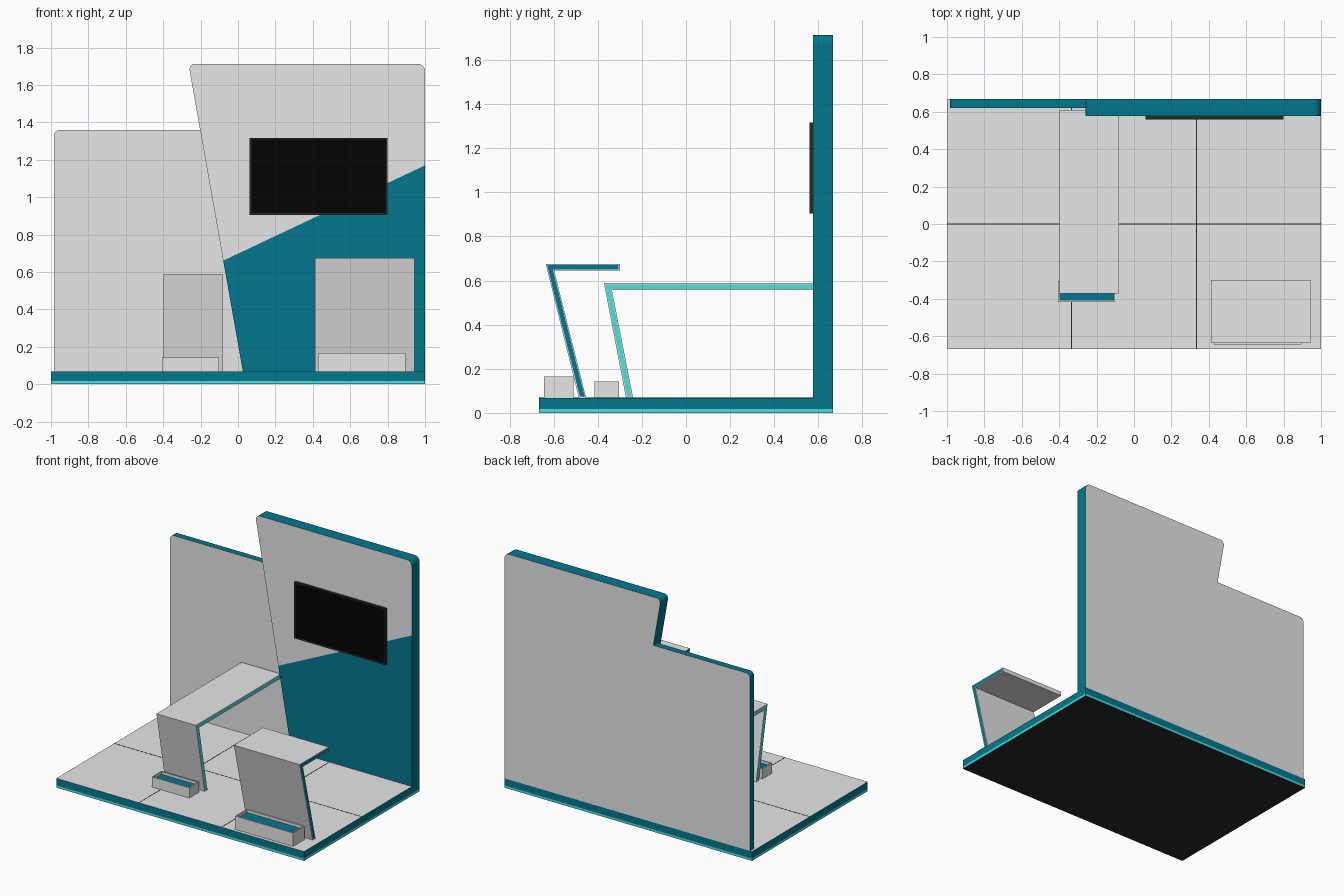
import bpy, bmesh, math
from mathutils import Vector

old = bpy.data.objects.get("Cube")
if old:
    bpy.data.objects.remove(old, do_unlink=True)


def material(name, rgb):
    m = bpy.data.materials.new(name)
    m.use_nodes = True
    m.diffuse_color = (*rgb, 1)
    m.node_tree.nodes["Principled BSDF"].inputs["Base Color"].default_value = (*rgb, 1)
    return m


GREY = material("light grey", (0.8, 0.8, 0.8))
TEAL = material("deep teal", (0.001, 0.187, 0.275))
AQUA = material("turquoise", (0.07, 0.76, 0.73))
DARK = material("charcoal", (0.022, 0.022, 0.022))
BLACK = material("screen black", (0.001, 0.001, 0.001))


def finish(name, bm, mats):
    me = bpy.data.meshes.new(name)
    bm.to_mesh(me)
    bm.free()
    for m in mats:
        me.materials.append(m)
    ob = bpy.data.objects.new(name, me)
    bpy.context.collection.objects.link(ob)


def prism(points, direction):
    """Extrude a closed outline along a direction."""
    bm = bmesh.new()
    face = bm.faces.new([bm.verts.new(p) for p in points])
    ext = bmesh.ops.extrude_face_region(bm, geom=[face])
    verts = [v for v in ext["geom"] if isinstance(v, bmesh.types.BMVert)]
    bmesh.ops.translate(bm, verts=verts, vec=direction)
    bmesh.ops.recalc_face_normals(bm, faces=bm.faces)
    bm.normal_update()
    return bm


def box(x, y, z):
    pts = [(x[0], y[0], z[0]), (x[1], y[0], z[0]), (x[1], y[1], z[0]), (x[0], y[1], z[0])]
    return prism(pts, (0, 0, z[1] - z[0]))


def facing(bm, axis, sign):
    return [f for f in bm.faces if f.normal[axis] * sign > 0.9]


def rounded(points, radii):
    """Outline in x, z with arcs at corners that have a radius."""
    out = []
    for i, (p, r) in enumerate(zip(points, radii)):
        p = Vector(p)
        if not r:
            out.append(p)
            continue
        a = (Vector(points[i - 1]) - p).normalized()
        b = (Vector(points[(i + 1) % len(points)]) - p).normalized()
        half = a.angle(b) / 2
        centre = p + (a + b).normalized() * r / math.sin(half)
        start = (p + a * r / math.tan(half) - centre).normalized()
        end = (p + b * r / math.tan(half) - centre).normalized()
        for k in range(7):
            direction = start.lerp(end, k / 6).normalized()
            out.append(centre + direction * r)
    return out


FLOOR = 0.068
BACK = 0.667

# Platform: turquoise plinth strip, teal edge and grey deck
bm = box((-1, 1), (-BACK, BACK), (0, 0.017))
for f in facing(bm, 2, -1):
    f.material_index = 1
finish("platform_strip", bm, [AQUA, DARK])
bm = box((-1, 1), (-BACK, BACK), (0.017, FLOOR))
for f in facing(bm, 2, 1):
    f.material_index = 1
finish("platform_deck", bm, [TEAL, GREY])

# Deck tile seams
w, top = 0.003, (FLOOR - 0.002, FLOOR + 0.0007)
for name, x in (("right", -1 / 3), ("left", 1 / 3)):
    finish(f"deck_seam_{name}", box((x - w, x + w), (-BACK, 0.62), top), [DARK])
finish("deck_seam_cross", box((-1, 1), (-w, w), top), [DARK])


# Back walls: grey faces, teal edges, optional teal lower area
def wall(name, outline, radii, front, cut=None):
    pts = [(p.x, front, p.y) for p in rounded(outline, radii)]
    bm = prism(pts, (0, BACK - front, 0))
    if cut:
        a, b = Vector((cut[0][0], 0, cut[0][1])), Vector((cut[1][0], 0, cut[1][1]))
        up = Vector((0, 1, 0)).cross(a - b)
        bmesh.ops.bisect_plane(bm, geom=bm.verts[:] + bm.edges[:] + bm.faces[:],
                               plane_co=a, plane_no=up)
        bm.normal_update()
    for f in bm.faces:
        f.material_index = 0 if abs(f.normal.y) > 0.9 else 1
        if cut and f.normal.y < -0.9:
            c = f.calc_center_median()
            t = (c.x - a.x) / (b.x - a.x)
            if c.z < a.z + t * (b.z - a.z):
                f.material_index = 1
    finish(name, bm, [GREY, TEAL])


wall("tall_wall", [(0.026, FLOOR), (1, FLOOR), (1, 1.713), (-0.265, 1.713)],
     [0, 0, 0.04, 0.03], 0.577, ((-0.08, 0.66), (1, 1.17)))
wall("low_wall", [(-0.983, FLOOR), (0.026, FLOOR), (-0.202, 1.36), (-0.983, 1.36)],
     [0, 0, 0, 0.03], 0.62)

# Wall screen: frame with a recessed black panel
bm = box((0.062, 0.8), (0.56, 0.577), (0.905, 1.317))
front = facing(bm, 1, -1)
bmesh.ops.inset_region(bm, faces=front, thickness=0.014, depth=-0.002)
for f in front:
    f.material_index = 1
finish("wall_screen", bm, [DARK, BLACK])


# Counters: bent slab with coloured inlay on both sides
def counter(name, x, profile, inlay):
    bm = prism([(x[0], y, z) for y, z in profile], (x[1] - x[0], 0, 0))
    sides = facing(bm, 0, 1) + facing(bm, 0, -1)
    bmesh.ops.inset_individual(bm, faces=sides, thickness=0.0075)
    for f in sides:
        f.material_index = 1
    finish(name, bm, [GREY, inlay])


counter("long_counter", (-0.398, -0.079),
        [(-0.272, FLOOR), (-0.372, 0.588), (0.61, 0.588), (0.61, 0.557),
         (-0.336, 0.557), (-0.24, FLOOR)], AQUA)
counter("short_counter", (0.412, 0.943),
        [(-0.486, FLOOR), (-0.636, 0.676), (-0.3, 0.676), (-0.3, 0.645),
         (-0.598, 0.645), (-0.453, FLOOR)], TEAL)


# Planters: open boxes with a teal fill
def planter(name, x, y, height):
    bm = box(x, y, (FLOOR, height))
    lid = facing(bm, 2, 1)
    bmesh.ops.inset_region(bm, faces=lid, thickness=0.012)
    ext = bmesh.ops.extrude_face_region(bm, geom=lid)
    bmesh.ops.delete(bm, geom=lid, context="FACES_ONLY")
    verts = [v for v in ext["geom"] if isinstance(v, bmesh.types.BMVert)]
    bmesh.ops.translate(bm, verts=verts, vec=(0, 0, -0.02))
    for f in ext["geom"]:
        if isinstance(f, bmesh.types.BMFace):
            f.material_index = 1
    bmesh.ops.recalc_face_normals(bm, faces=bm.faces)
    finish(name, bm, [GREY, TEAL])


planter("small_planter", (-0.405, -0.102), (-0.416, -0.304), 0.143)
planter("large_planter", (0.428, 0.895), (-0.643, -0.51), 0.166)
